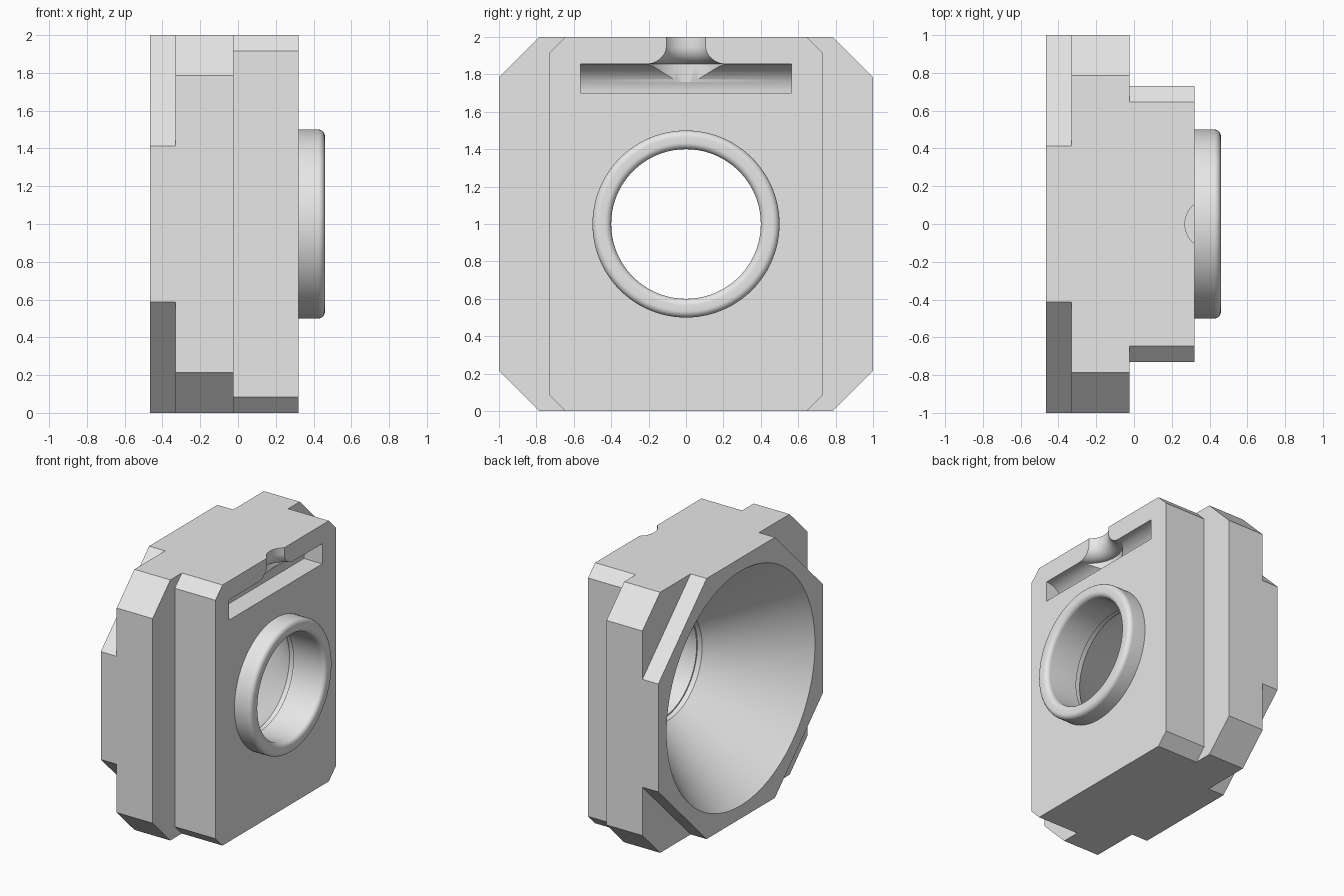
import bpy, bmesh, math
from mathutils import Vector

cube = bpy.data.objects.get("Cube")
if cube:
    bpy.data.objects.remove(cube, do_unlink=True)

grey = bpy.data.materials.new("plain_grey")
grey.use_nodes = True
grey.diffuse_color = (0.8, 0.8, 0.8, 1)
grey.node_tree.nodes["Principled BSDF"].inputs["Base Color"].default_value = (0.8, 0.8, 0.8, 1)


def finish(name, bm):
    bmesh.ops.remove_doubles(bm, verts=bm.verts, dist=1e-5)
    bmesh.ops.recalc_face_normals(bm, faces=bm.faces)
    mesh = bpy.data.meshes.new(name)
    bm.to_mesh(mesh)
    bm.free()
    mesh.materials.append(grey)
    obj = bpy.data.objects.new(name, mesh)
    bpy.context.collection.objects.link(obj)
    return obj


def extrude(name, points, offset):
    """Solid from a closed outline moved along an offset."""
    bm = bmesh.new()
    face = bm.faces.new([bm.verts.new(p) for p in points])
    moved = bmesh.ops.extrude_face_region(bm, geom=[face], use_keep_orig=True)["geom"]
    bmesh.ops.translate(bm, vec=offset, verts=[g for g in moved if isinstance(g, bmesh.types.BMVert)])
    return finish(name, bm)


def plate(name, x0, x1, half_width, chamfer):
    """Upright plate with four chamfered corners."""
    w, c = half_width, chamfer
    corners = []
    for sy, sz in ((1, 1), (-1, 1), (-1, -1), (1, -1)):
        pair = [(sy * w, 1 + sz * (1 - c)), (sy * (w - c), 1 + sz)]
        corners += pair if sy == sz else pair[::-1]
    return extrude(name, [(x0, y, z) for y, z in corners], (x1 - x0, 0, 0))


def lathe(name, points, centre, axis, steps=96):
    """Closed solid from a profile spun a full turn."""
    bm = bmesh.new()
    verts = [bm.verts.new(p) for p in points]
    edges = [bm.edges.new((verts[i - 1], v)) for i, v in enumerate(verts)]
    bmesh.ops.spin(bm, geom=verts + edges, cent=centre, axis=axis,
                   angle=math.tau, steps=steps, use_merge=False)
    bmesh.ops.remove_doubles(bm, verts=bm.verts, dist=1e-5)
    bmesh.ops.dissolve_degenerate(bm, edges=bm.edges, dist=1e-5)
    loose = [e for e in bm.edges if not e.link_faces]
    bmesh.ops.delete(bm, geom=loose, context='EDGES')
    return finish(name, bm)


def arc(cx, cy, r, start, end, n=10):
    angles = [math.radians(start + (end - start) * i / n) for i in range(n + 1)]
    return [(cx + r * math.cos(a), cy + r * math.sin(a)) for a in angles]


def combine(target, tool, operation):
    mod = target.modifiers.new(operation.title(), 'BOOLEAN')
    mod.operation, mod.solver, mod.object = operation, 'EXACT', tool
    bpy.context.view_layer.objects.active = target
    bpy.ops.object.modifier_apply(modifier=mod.name)
    bpy.data.objects.remove(tool, do_unlink=True)


def smooth(obj):
    bpy.ops.object.select_all(action='DESELECT')
    obj.select_set(True)
    bpy.context.view_layer.objects.active = obj
    bpy.ops.object.shade_smooth_by_angle(angle=math.radians(30))


# Stepped body
body = plate("body", -0.33, -0.025, 1.0, 0.215)
combine(body, plate("back_plate", -0.465, -0.33, 1.0, 0.586), 'UNION')
combine(body, plate("front_plate", -0.025, 0.32, 0.73, 0.085), 'UNION')

# Conical mouth and through hole
slope = (0.9 - 0.41) / 0.615
cone = [(-0.565, 0), (-0.565, 0.9 + 0.1 * slope), (0.15, 0.41), (0.5, 0.41), (0.5, 0)]
combine(body, lathe("bore_cutter", [(x, 0, 1 + r) for x, r in cone], (0, 0, 1), (1, 0, 0)), 'DIFFERENCE')

# Quarter-round hanging slot
slot = [(0.5, 1.70)] + [(x, z) for x, z in arc(0.32, 1.70, 0.155, 180, 90, 16)] + [(0.5, 1.855)]
combine(body, extrude("slot_cutter", [(x, -0.565, z) for x, z in slot], (0, 1.13, 0)), 'DIFFERENCE')

# Flared neck from the slot to the top edge
neck = [(0, 2.1), (0.135, 2.1)] + arc(0.23, 1.95, 0.095, 180, 270) + [(0.23, 1.76), (0, 1.76)]
combine(body, lathe("neck_cutter", [(0.405 + r, 0, z) for r, z in neck], (0.405, 0, 0), (0, 0, 1), 64), 'DIFFERENCE')
smooth(body)

# Collar with a rounded lip
lip = 0.035
collar = [(0.19, 0.4), (0.19, 0.412), (0.25, 0.43), (0.30, 0.43), (0.30, 0.5)]
collar += arc(0.46 - lip, 0.5 - lip, lip, 90, 0, 8) + arc(0.46 - lip, 0.4 + lip, lip, 0, -90, 8)
smooth(lathe("collar", [(x, 0, 1 + r) for x, r in collar], (0, 0, 1), (1, 0, 0)))
